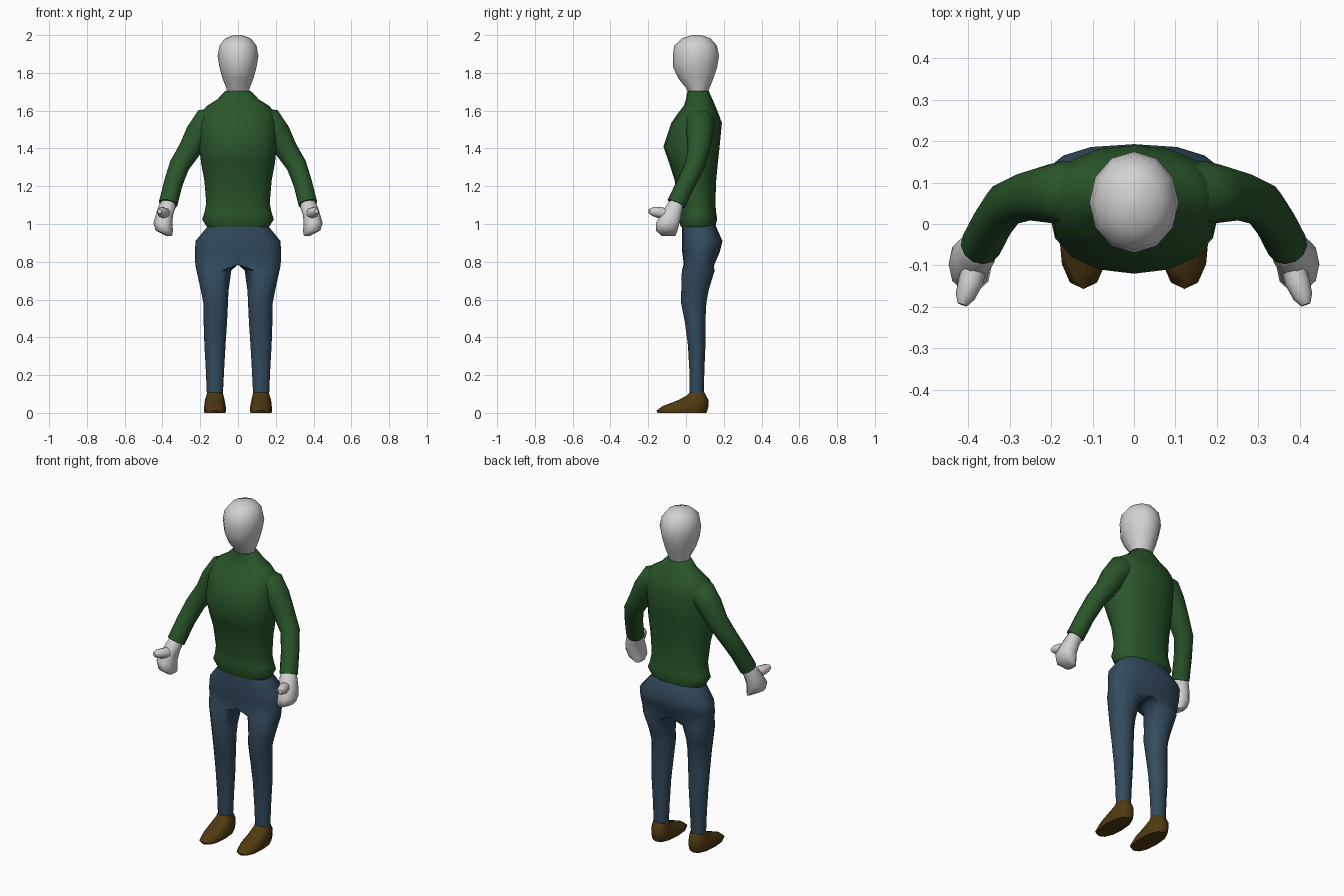
import bpy, bmesh, math
from mathutils import Vector

if "Cube" in bpy.data.objects:
    bpy.data.objects.remove(bpy.data.objects["Cube"])


def material(name, rgb):
    m = bpy.data.materials.new(name)
    m.diffuse_color = (*rgb, 1)
    m.use_nodes = True
    m.node_tree.nodes["Principled BSDF"].inputs["Base Color"].default_value = m.diffuse_color
    return m


PALE = material("pale grey", (0.64, 0.64, 0.64))
GREEN = material("dark green", (0.022, 0.092, 0.023))
BLUE = material("denim blue", (0.033, 0.069, 0.109))
BROWN = material("dark brown", (0.08, 0.042, 0.006))


def spow(v, p):
    return math.copysign(abs(v) ** p, v)


def oval(z, cx, rx, yf, yb, n=14, p=0.9):
    """Horizontal rounded ring between front yf and back yb."""
    cy, ry = (yf + yb) / 2, (yb - yf) / 2
    return [Vector((cx + rx * spow(math.cos(a), p), cy + ry * spow(math.sin(a), p), z))
            for a in (math.tau * i / n for i in range(n))]


def tube(path, ref, n=12):
    """Rings of given radius, square to a path of (x, y, z, r)."""
    pts = [Vector(q[:3]) for q in path]
    rings = []
    for i, q in enumerate(path):
        t = (pts[min(i + 1, len(pts) - 1)] - pts[max(i - 1, 0)]).normalized()
        v = t.cross(Vector(ref)).normalized()
        u = v.cross(t)
        rings.append([pts[i] + q[3] * (u * math.cos(a) + v * math.sin(a))
                      for a in (math.tau * k / n for k in range(n))])
    return rings


def loft(name, lofts, mat, mirror=False, open_middle=False):
    """Skin each list of rings, cap the ends, and optionally mirror in x."""
    bm = bmesh.new()
    for rings in lofts:
        vs = [[bm.verts.new(c) for c in r] for r in rings]
        n = len(vs[0])
        for a, b in zip(vs, vs[1:]):
            for i in range(n):
                j = (i + 1) % n
                bm.faces.new((a[i], a[j], b[j], b[i]))
        bm.faces.new(vs[0])
        bm.faces.new(vs[-1])
    bmesh.ops.recalc_face_normals(bm, faces=bm.faces[:])
    if open_middle:
        inner = [f for f in bm.faces if all(abs(v.co.x) < 1e-4 for v in f.verts)]
        bmesh.ops.delete(bm, geom=inner, context='FACES')
    me = bpy.data.meshes.new(name)
    bm.to_mesh(me)
    bm.free()
    me.materials.append(mat)
    ob = bpy.data.objects.new(name, me)
    bpy.context.collection.objects.link(ob)
    bpy.ops.object.select_all(action='DESELECT')
    ob.select_set(True)
    bpy.context.view_layer.objects.active = ob
    bpy.ops.object.shade_smooth_by_angle(angle=math.radians(55))
    if mirror:
        md = ob.modifiers.new("mirror", 'MIRROR')
        md.use_axis[0] = True
        md.merge_threshold = 0.0005
    return ob


# Head and neck: z, half width, front, back
head = [(1.68, .055, .02, .11), (1.72, .062, .0, .125), (1.77, .082, -.04, .145),
        (1.83, .098, -.068, .165), (1.89, .108, -.07, .175), (1.945, .098, -.062, .163),
        (1.983, .068, -.02, .13), (2.0, .02, .03, .08)]
loft("head", [[oval(z, 0, w, f, b, 12, 1) for z, w, f, b in head]], PALE)

# Jumper body
body = [(.985, .165, -.027, .155), (1.025, .19, -.04, .165), (1.06, .178, -.038, .16),
        (1.11, .168, -.04, .155), (1.23, .178, -.06, .16), (1.32, .195, -.088, .168),
        (1.41, .205, -.12, .178), (1.535, .205, -.078, .19), (1.59, .195, -.04, .17),
        (1.625, .165, -.012, .155), (1.66, .11, .0, .14), (1.705, .067, .008, .12)]
loft("jumper_body", [[oval(z, 0, w, f, b, 16, .9) for z, w, f, b in body]], GREEN)

# Sleeves
sleeve = [(.09, .075, 1.55, .07), (.17, .075, 1.535, .078), (.208, .073, 1.48, .07),
          (.255, .068, 1.395, .06), (.31, .047, 1.31, .054), (.343, .0, 1.215, .05),
          (.37, -.052, 1.107, .05)]
loft("sleeves", [tube(sleeve, (0, 1, 0))], GREEN, True)

# Hands: curled mitten and thumb
palm = [(1.14, .364, .034, -.075, -.01), (1.09, .376, .046, -.112, -.015),
        (1.05, .389, .046, -.135, -.022), (1.005, .398, .05, -.162, -.032),
        (.965, .39, .046, -.162, -.042), (.937, .365, .016, -.13, -.055)]
thumb = [(.38, -.085, 1.05, .03), (.395, -.14, 1.06, .03),
         (.408, -.175, 1.066, .024), (.415, -.195, 1.068, .012)]
loft("hands", [[oval(z, c, w, f, b, 10, .9) for z, c, w, f, b in palm],
               tube(thumb, (1, 0, 0), 8)], PALE, True)


# Trousers: half pelvis, closed on the middle plane, running into one leg
def pelvis(z, w, f, b):
    cy, ry = (f + b) / 2, (b - f) / 2
    ring = []
    for k in range(-4, 5):
        a = k * math.pi / 8
        x = 0 if abs(k) == 4 else w * math.cos(a) ** .8
        ring.append(Vector((x, cy + ry * spow(math.sin(a), .85), z)))
    return ring + [Vector((0, cy + ry * s, z)) for s in (.5, 0, -.5)]


def leg(z, xi, xo, f, b):
    cx, rx, cy, ry = (xi + xo) / 2, (xo - xi) / 2, (f + b) / 2, (b - f) / 2
    return [Vector((cx + rx * math.cos(a), cy + ry * math.sin(a), z))
            for a in (k * math.pi / 6 for k in range(-4, 8))]


hips = [(1.01, .15, -.02, .15), (.985, .163, -.022, .16), (.91, .225, -.022, .193),
        (.85, .228, -.02, .178), (.785, .226, -.012, .15)]
legs = [(.755, .035, .22, -.022, .152), (.65, .05, .197, -.025, .12),
        (.585, .053, .184, -.027, .108), (.48, .058, .182, -.006, .102),
        (.36, .066, .178, .01, .103), (.22, .074, .17, .018, .097),
        (.10, .08, .165, .02, .095)]
loft("trousers", [[pelvis(*h) for h in hips] + [leg(*g) for g in legs]], BLUE, True, True)

# Shoes
shoe = [(0, .122, .055, -.15, .108), (.012, .122, .059, -.157, .113),
        (.035, .122, .057, -.125, .119), (.068, .123, .052, -.04, .119),
        (.092, .122, .045, .005, .106), (.108, .122, .042, .02, .097)]
loft("shoes", [[oval(z, c, w, f, b, 12, .85) for z, c, w, f, b in shoe]], BROWN, True)
